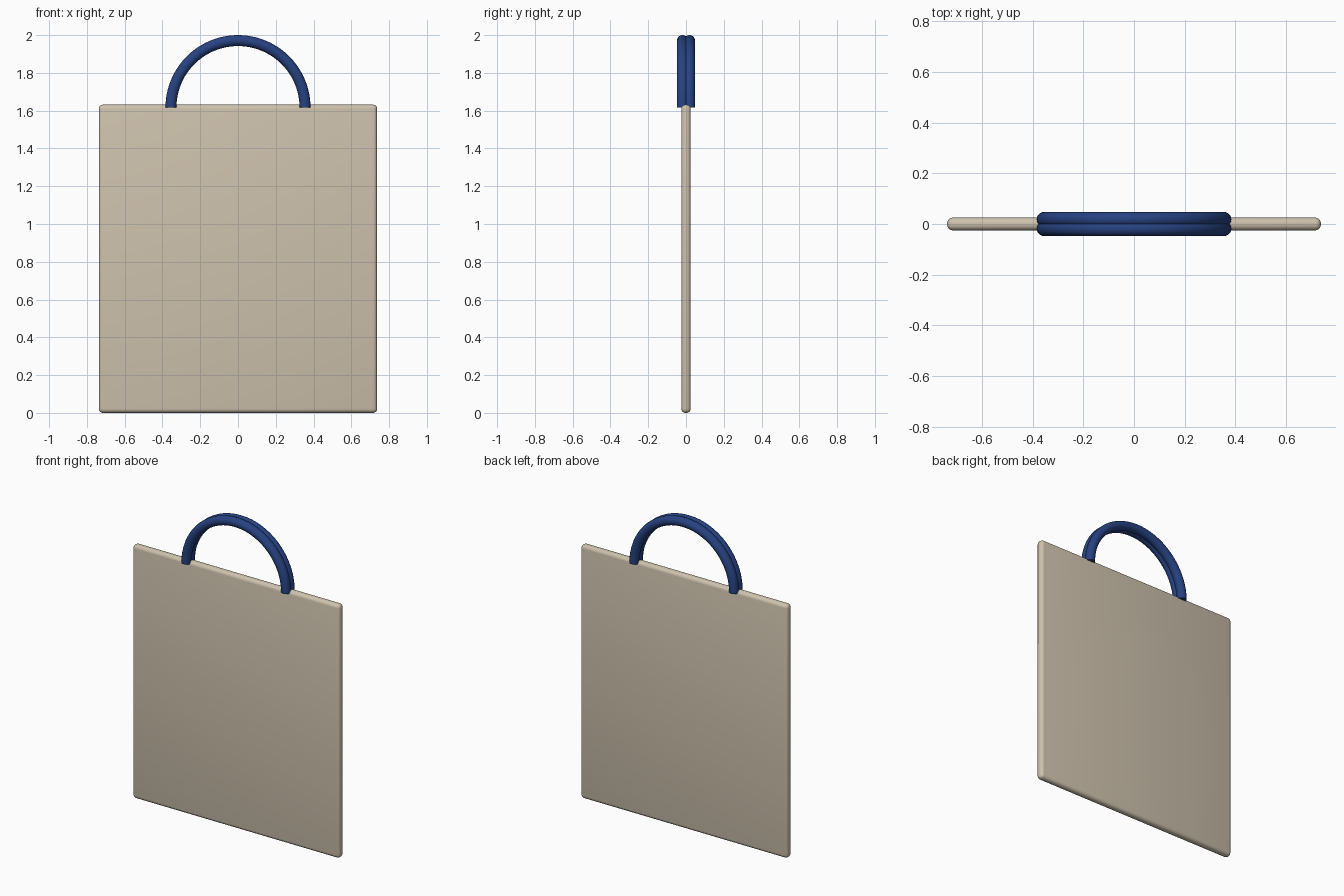
import bpy, bmesh, math

if "Cube" in bpy.data.objects:
    bpy.data.objects.remove(bpy.data.objects["Cube"])

def material(name, color):
    m = bpy.data.materials.new(name)
    m.diffuse_color = color
    m.use_nodes = True
    m.node_tree.nodes["Principled BSDF"].inputs["Base Color"].default_value = m.diffuse_color
    return m

canvas = material("canvas", (0.62, 0.54, 0.42, 1))
navy = material("navy", (0.02, 0.055, 0.22, 1))

def finish(obj, mat):
    obj.data.materials.append(mat)
    bpy.ops.object.select_all(action='DESELECT')
    obj.select_set(True)
    bpy.context.view_layer.objects.active = obj
    bpy.ops.object.shade_smooth_by_angle(angle=math.radians(40))

# Flat bag body with rounded edges
bpy.ops.mesh.primitive_cube_add(size=1, location=(0, 0, 0.816))
body = bpy.context.object
body.name = "bag_body"
body.scale = (1.474, 0.05, 1.632)
bpy.ops.object.transform_apply(location=False, rotation=False, scale=True)
bevel = body.modifiers.new("rounded_edges", 'BEVEL')
bevel.width = 0.022
bevel.segments = 4
bpy.ops.object.modifier_apply(modifier=bevel.name)
finish(body, canvas)

# Half-ring handle: round section swept over an arc, capped at both ends
def handle(name, y, major=0.355, minor=0.029, base=1.616, steps=48, sides=20):
    bm = bmesh.new()
    rings = []
    for i in range(steps + 1):
        a = math.pi * i / steps
        ring = []
        for j in range(sides):
            b = 2 * math.pi * j / sides
            r = major + minor * math.cos(b)
            ring.append(bm.verts.new((r * math.cos(a), y + minor * math.sin(b),
                                      base + r * math.sin(a))))
        rings.append(ring)
    for r0, r1 in zip(rings, rings[1:]):
        for j in range(sides):
            k = (j + 1) % sides
            bm.faces.new((r0[j], r0[k], r1[k], r1[j]))
    bm.faces.new(rings[0])
    bm.faces.new(rings[-1])
    bmesh.ops.recalc_face_normals(bm, faces=bm.faces)
    mesh = bpy.data.meshes.new(name)
    bm.to_mesh(mesh)
    bm.free()
    obj = bpy.data.objects.new(name, mesh)
    bpy.context.collection.objects.link(obj)
    finish(obj, navy)

for name, y in (("front_handle", -0.0185), ("back_handle", 0.0185)):
    handle(name, y)
